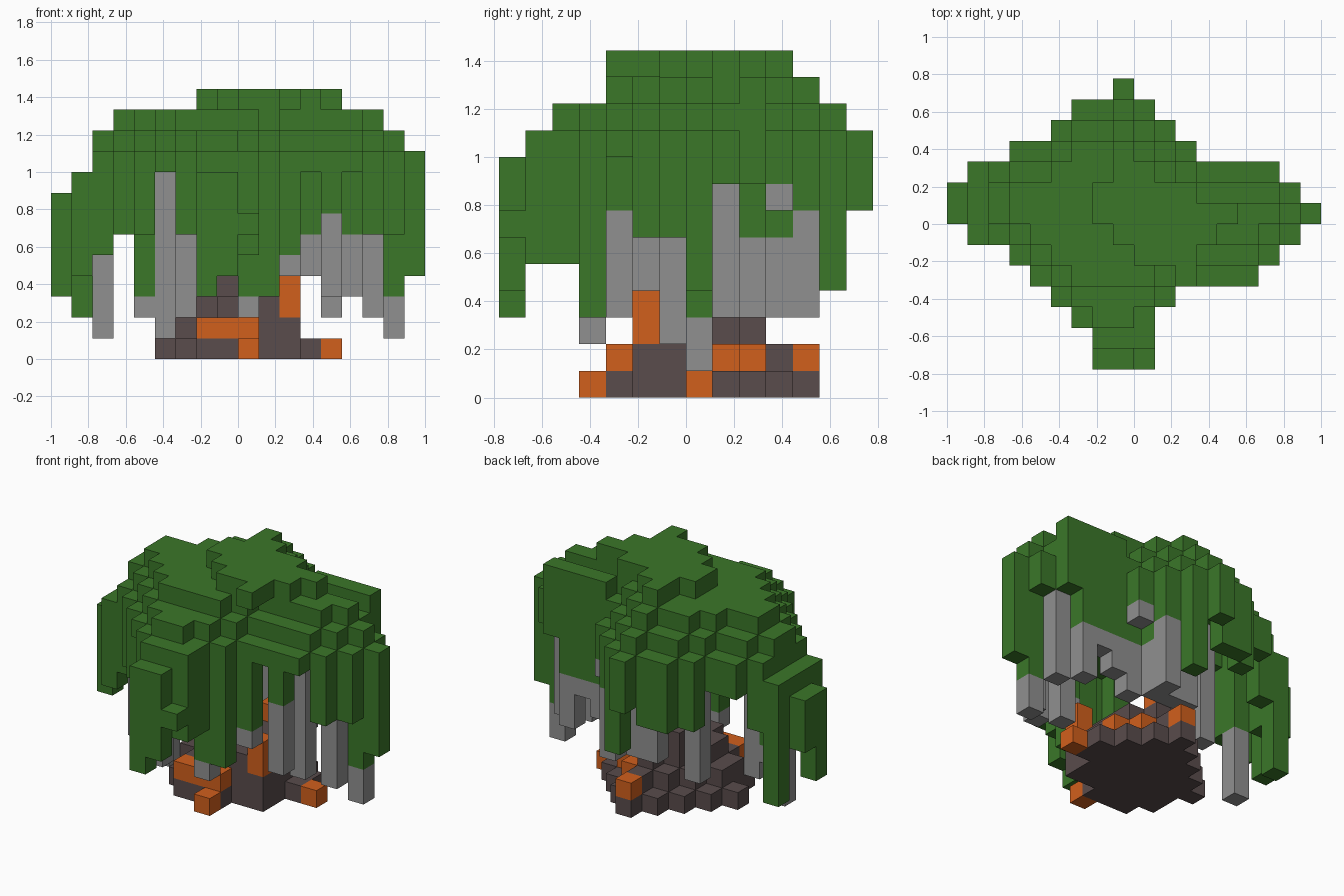
import bpy, bmesh
from mathutils import Vector

if "Cube" in bpy.data.objects:
    bpy.data.objects.remove(bpy.data.objects["Cube"], do_unlink=True)

U = 1 / 9  # block size


def make_material(name, rgb):
    mat = bpy.data.materials.new(name)
    mat.use_nodes = True
    mat.diffuse_color = (*rgb, 1)
    bsdf = mat.node_tree.nodes["Principled BSDF"]
    bsdf.inputs["Base Color"].default_value = (*rgb, 1)
    bsdf.inputs["Roughness"].default_value = 0.9
    return mat


leaf_green = make_material("leaf green", (0.043, 0.184, 0.022))
stem_grey = make_material("stem grey", (0.28, 0.28, 0.28))
earth_brown = make_material("earth brown", (0.1, 0.072, 0.072))
ember_orange = make_material("ember orange", (0.64, 0.115, 0.012))

AXES = [Vector(v) for v in ((1, 0, 0), (0, 1, 0), (0, 0, 1))]


def build_blocks(name, cells, mat):
    """Make a shell around a set of grid cells, without inner faces."""
    bm = bmesh.new()
    for cell in cells:
        centre = Vector(cell) + Vector((0.5, 0.5, 0.5))
        for i, axis in enumerate(AXES):
            for sign in (1, -1):
                n = axis * sign
                if tuple(int(c) for c in Vector(cell) + n) in cells:
                    continue
                a, b = AXES[(i + 1) % 3] / 2, AXES[(i + 2) % 3] / 2 * sign
                mid = centre + n / 2
                corners = (mid - a - b, mid + a - b, mid + a + b, mid - a + b)
                bm.faces.new([bm.verts.new(p * U) for p in corners])
    bmesh.ops.remove_doubles(bm, verts=bm.verts, dist=0.001)
    mesh = bpy.data.meshes.new(name)
    bm.to_mesh(mesh)
    bm.free()
    mesh.materials.append(mat)
    obj = bpy.data.objects.new(name, mesh)
    bpy.context.collection.objects.link(obj)


def rows(first_y, spans, z):
    """Cells of one layer, given the x range of each row."""
    return {(x, y, z) for y, (a, b) in enumerate(spans, first_y)
            for x in range(a, b)}


# Canopy outline, front row to back row
outline = rows(-7, [(-2, 1), (-2, 1), (-3, 1), (-4, 2), (-5, 6), (-6, 7),
                    (-8, 8), (-9, 9), (-9, 8), (-8, 7), (-6, 3), (-4, 2),
                    (-3, 1), (-1, 0)], 0)
plan = {(x, y) for x, y, z in outline}

# Irregular top layer
crest = rows(-3, [(2, 3), (0, 3), (-1, 4), (-2, 5), (-2, 3), (-1, 1), (-1, 0)], 12)


def edge_distance(x, y):
    d = 1
    while all(p in plan for p in ((x + d, y), (x - d, y), (x, y + d), (x, y - d))):
        d += 1
    return d


def top_x(x):
    return {-9: 8, -8: 9, -7: 11, 7: 11, 8: 10}.get(x, 12)


def top_y(y):
    return {-7: 9, -6: 10, -5: 11, -4: 11, 5: 11, 6: 10}.get(y, 12)


# Steep back wall and one short tuft at the front
special_top = {(x, 2): 12 for x in range(3, 7)}
special_top[(0, -7)] = 7

# Lower ends of the hanging leaf strands
droop = {(-9, 0): 3, (-9, 1): 5, (-8, 2): 2, (-8, -1): 4, (-8, 1): 5,
         (-7, 0): 5, (-7, -1): 5, (-5, -2): 3, (-4, -4): 9, (-4, -2): 9,
         (-2, -7): 3, (-1, -7): 4, (-2, -6): 5, (0, -6): 5, (-3, -5): 6,
         (0, -5): 5, (0, -4): 3, (1, -4): 3, (2, -3): 5, (3, -3): 9,
         (4, -3): 7, (5, -3): 9, (7, 0): 3, (8, 0): 4, (7, 1): 8, (6, 1): 8,
         (6, 2): 8, (0, 5): 4, (-1, 6): 7, (1, 4): 7, (2, 2): 6, (2, 3): 8,
         (1, 3): 6, (-3, 2): 9, (-3, 3): 9, (-4, 3): 8, (-5, 3): 8,
         (-6, 3): 8}

foliage = set(crest)
for x, y in plan:
    d = edge_distance(x, y)
    top = special_top.get((x, y), min(top_x(x), top_y(y), 9 + d))
    low = droop.get((x, y), 6 if d == 1 else top - 2)
    foliage |= {(x, y, z) for z in range(low, top)}
build_blocks("leaf_canopy", foliage, leaf_green)

# Grey hanging stems: x, y, low end, high end
stem_list = [(-7, 0, 1, 5), (-5, -2, 2, 3), (-4, -2, 1, 9), (-3, -4, 2, 6),
             (0, -4, 2, 3), (2, -3, 4, 5), (4, -3, 3, 7), (4, -1, 2, 10),
             (6, -1, 2, 9), (7, 0, 1, 3), (6, 1, 3, 8), (5, 2, 3, 6),
             (4, 2, 5, 6), (3, 2, 4, 6), (2, 2, 3, 6), (1, 3, 3, 6),
             (2, 3, 7, 8), (1, 4, 3, 7), (-3, 2, 2, 9), (-1, 3, 3, 10),
             (0, 3, 3, 10)]
stems = {(x, y, z) for x, y, a, b in stem_list for z in range(a, b)}
build_blocks("hanging_stems", stems - foliage, stem_grey)

# Stepped earth mound
mound = rows(-4, [(0, 1), (-2, 1), (-3, 3), (-3, 3), (-4, 5), (-3, 4),
                  (-2, 3), (-1, 2), (0, 1)], 0)
mound |= rows(-3, [(-2, 1), (-2, 3), (-3, 3), (-3, 3), (-2, 3), (-1, 2),
                   (0, 1), (0, 1)], 1)
mound |= rows(-2, [(-1, 3), (-2, 2), (-2, 2), (-1, 2), (0, 1)], 2)
mound |= {(-1, 1, 3), (0, 2, 3)}

# Glowing blocks set into the mound
embers = {(0, -4, 0), (4, 0, 0), (2, 1, 1), (1, 2, 1), (0, 4, 1),
          (0, 2, 3), (2, -2, 2), (2, -2, 3)}
embers |= {(x, -3, 1) for x in range(-2, 1)}
build_blocks("earth_mound", mound - embers, earth_brown)
build_blocks("ember_blocks", embers, ember_orange)
